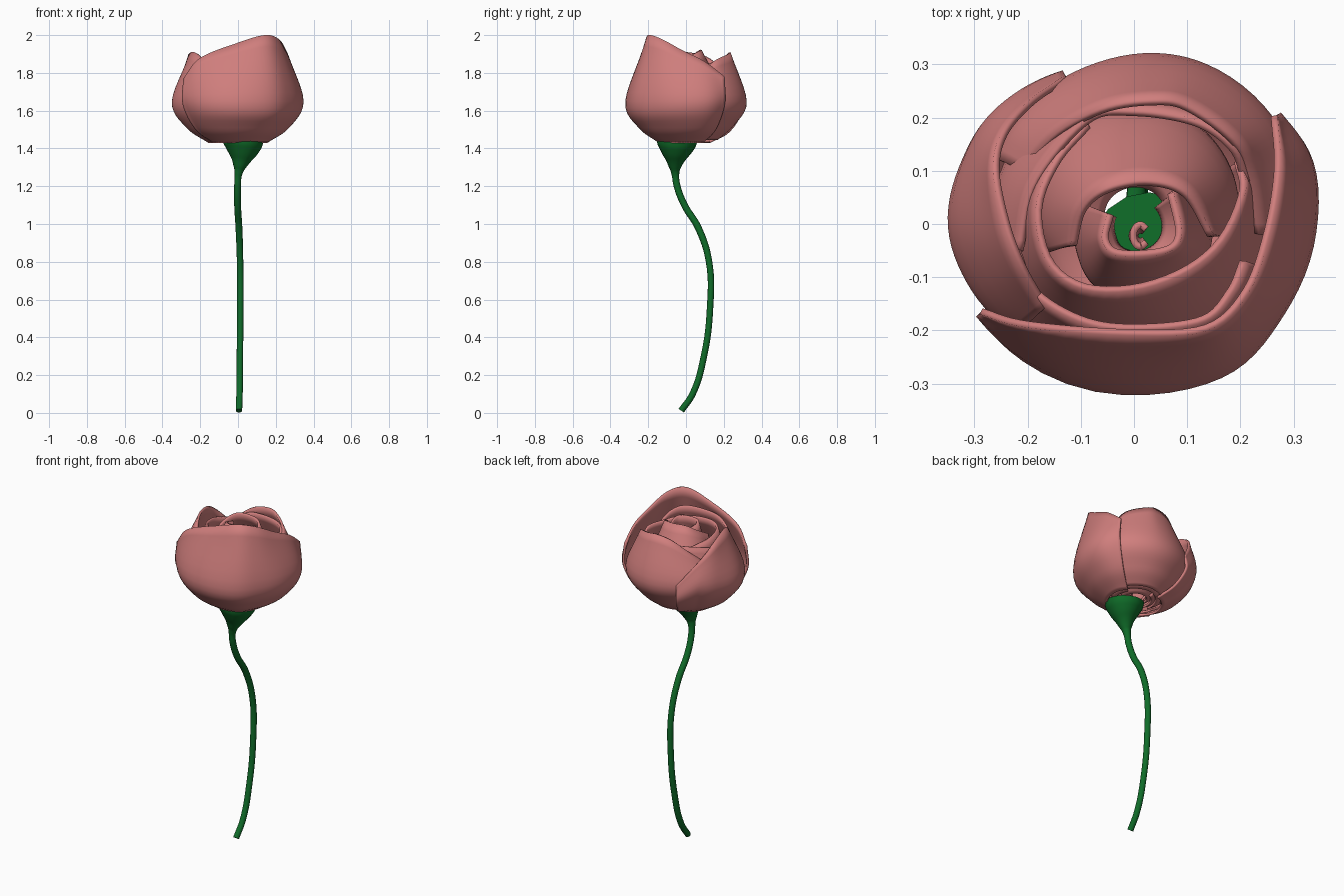
import bpy, math
from mathutils import Vector

if "Cube" in bpy.data.objects:
    bpy.data.objects.remove(bpy.data.objects["Cube"])


def material(name, col):
    m = bpy.data.materials.new(name)
    m.diffuse_color = (*col, 1)
    m.use_nodes = True
    m.node_tree.nodes["Principled BSDF"].inputs["Base Color"].default_value = m.diffuse_color
    return m


PINK = material("petal_pink", (0.63, 0.21, 0.205))
GREEN = material("stem_green", (0.005, 0.15, 0.022))


def spline(pts, t):
    """Catmull-Rom through pts, t in 0..1"""
    n = len(pts) - 1
    i = min(int(t * n), n - 1)
    f = t * n - i
    b, c = pts[i], pts[i + 1]
    a = pts[i - 1] if i > 0 else b * 2 - c
    d = pts[i + 2] if i + 2 <= n else c * 2 - b
    return 0.5 * (b * 2 + (c - a) * f + (a * 2 - b * 5 + c * 4 - d) * f * f
                  + (b * 3 - a - c * 3 + d) * f ** 3)


def smooth(ob):
    bpy.ops.object.select_all(action='DESELECT')
    ob.select_set(True)
    bpy.context.view_layer.objects.active = ob
    bpy.ops.object.shade_smooth_by_angle(angle=math.radians(50))


def petal(name, keys, base=0.45, zb=1.43, centre=(0, 0), nu=40, nv=18):
    """Cupped petal. keys along the rim: x, y, z, belly radius"""
    pts = [Vector(k) for k in keys]
    c = Vector((*centre, 0))
    verts, faces = [], []
    for i in range(nu + 1):
        x, y, z, belly = spline(pts, i / nu)
        rim = Vector((x, y, z))
        d = Vector((x - c.x, y - c.y, 0)).normalized()
        zm = min(1.65, zb + 0.6 * (z - zb))
        up = Vector((0, 0, 1))
        prof = [c + d * belly * base + up * zb,
                c + d * belly * 0.78 + up * (zb + (zm - zb) * 0.36),
                c + d * belly + up * zm, rim]
        verts += [spline(prof, j / nv) for j in range(nv + 1)]
    w = nv + 1
    for i in range(nu):
        for j in range(nv):
            a = i * w + j
            faces.append((a, a + w, a + w + 1, a + 1))
    # keep the normals outward whichever way round the rim is listed
    turn = sum((pts[i].x - c.x) * (pts[i + 1].y - c.y) - (pts[i].y - c.y) * (pts[i + 1].x - c.x)
               for i in range(len(pts) - 1))
    if turn < 0:
        faces = [f[::-1] for f in faces]
    me = bpy.data.meshes.new(name)
    me.from_pydata(verts, [], faces)
    me.materials.append(PINK)
    ob = bpy.data.objects.new(name, me)
    bpy.context.collection.objects.link(ob)
    m = ob.modifiers.new("thickness", 'SOLIDIFY')
    m.thickness = 0.013
    m.offset = -1
    smooth(ob)


# outer petals
petal("front_petal", [(-.29, -.17, 1.77, .34), (-.2, -.195, 1.88, .335), (0, -.21, 1.96, .322),
                      (.14, -.2, 2.0, .335), (.215, -.13, 1.98, .33), (.255, -.02, 1.92, .342),
                      (.275, .1, 1.86, .357), (.27, .205, 1.78, .342)])
petal("back_petal", [(.235, -.02, 1.76, .32), (.22, .09, 1.82, .325), (.19, .16, 1.87, .33),
                     (.1, .225, 1.9, .33), (.03, .235, 1.91, .324), (-.06, .22, 1.89, .31),
                     (-.15, .17, 1.82, .30), (-.21, .1, 1.75, .29)], base=0.52, zb=1.445)
petal("left_petal", [(-.13, .28, 1.66, .315), (-.2, .23, 1.76, .33), (-.25, .17, 1.84, .342),
                     (-.265, .1, 1.89, .345), (-.245, 0, 1.91, .35), (-.215, -.08, 1.9, .332),
                     (-.17, -.16, 1.85, .305)])
# middle petals
petal("middle_front_petal", [(-.225, -.05, 1.82, .3), (-.19, -.13, 1.86, .29), (-.1, -.185, 1.89, .29),
                             (0, -.2, 1.9, .295), (.13, -.185, 1.9, .3), (.185, -.13, 1.88, .3),
                             (.21, -.07, 1.84, .3)], zb=1.44)
petal("middle_back_petal", [(-.22, -.05, 1.8, .27), (-.19, .08, 1.83, .27), (-.09, .2, 1.86, .275),
                            (.0, .215, 1.87, .29), (.12, .195, 1.87, .29), (.19, .145, 1.86, .29),
                            (.215, .08, 1.82, .29)], zb=1.45)
petal("inner_wrap_petal", [(-.09, .19, 1.82, .24), (-.15, .12, 1.85, .24), (-.185, .03, 1.87, .24),
                           (-.165, -.07, 1.88, .24), (-.1, -.122, 1.89, .24), (0, -.125, 1.89, .24),
                           (.1, -.09, 1.88, .25), (.17, -.03, 1.86, .26), (.21, .06, 1.85, .26),
                           (.2, .12, 1.82, .26)], base=0.4, zb=1.45)
# bud petals
petal("bud_back_petal", [(-.12, -.04, 1.85, .17), (-.1, .03, 1.89, .19), (-.05, .07, 1.92, .21),
                         (.03, .083, 1.92, .22), (.1, .06, 1.91, .21), (.15, -.02, 1.87, .19)],
      base=0.35, zb=1.45)
petal("bud_front_petal", [(-.05, .02, 1.89, .11), (-.06, -.03, 1.9, .12), (-.03, -.06, 1.91, .14),
                          (.06, -.055, 1.91, .15), (.09, -.02, 1.9, .15), (.075, .06, 1.88, .14)],
      base=0.42, zb=1.45)
# rolled petal in the very centre
cx, cy = .012, -.022
petal("centre_curl", [(cx + .02 * math.cos(a * .7), cy + .027 * math.sin(a * .7), 1.8, .022)
                      for a in range(1, 9)], base=0.8, zb=1.44, centre=(cx, cy))

# curved stem flaring into the calyx: x, y, z, radius
path = [(.005, -.025, .012, .017), (.008, .035, .1, .017), (.01, .095, .3, .017),
        (.012, .127, .55, .017), (.011, .122, .8, .017), (.005, .065, .98, .018),
        (-.002, -.008, 1.1, .018), (-.002, -.047, 1.2, .018), (.001, -.056, 1.26, .02),
        (.008, -.058, 1.3, .032), (.018, -.056, 1.35, .06), (.025, -.052, 1.4, .093),
        (.028, -.048, 1.445, .108)]
cu = bpy.data.curves.new("stem_path", 'CURVE')
cu.dimensions = '3D'
cu.bevel_depth = 1.0
cu.bevel_resolution = 6
cu.use_fill_caps = True
sp = cu.splines.new('BEZIER')
sp.resolution_u = 8
sp.radius_interpolation = 'CARDINAL'
sp.bezier_points.add(len(path) - 1)
for p, (x, y, z, r) in zip(sp.bezier_points, path):
    p.co = (x, y, z)
    p.radius = r
    p.handle_left_type = p.handle_right_type = 'AUTO'
tmp = bpy.data.objects.new("stem_curve", cu)
bpy.context.collection.objects.link(tmp)
bpy.context.view_layer.update()
me = bpy.data.meshes.new_from_object(tmp.evaluated_get(bpy.context.evaluated_depsgraph_get()))
bpy.data.objects.remove(tmp)
me.materials.clear()
me.materials.append(GREEN)
stem = bpy.data.objects.new("stem_and_calyx", me)
bpy.context.collection.objects.link(stem)
smooth(stem)
